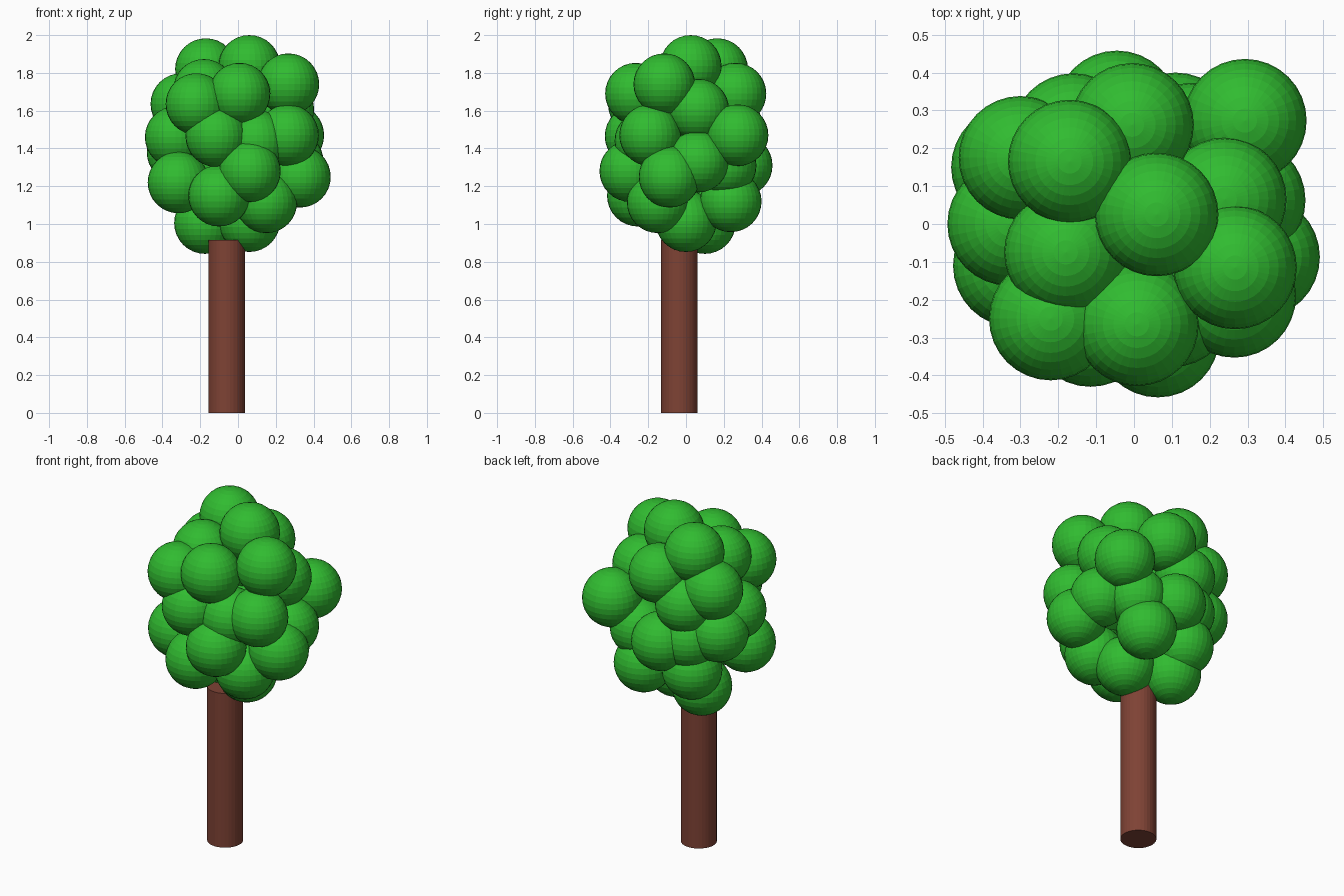
import bpy


def material(name, rgb):
    m = bpy.data.materials.new(name)
    m.diffuse_color = (*rgb, 1)
    return m


green = material("leaf green", (0.03, 0.5, 0.03))
brown = material("bark brown", (0.21, 0.055, 0.035))

# Trunk: a plain cylinder
TRUNK_H = 0.915
bpy.ops.mesh.primitive_cylinder_add(vertices=32, radius=0.097, depth=TRUNK_H,
                                    location=(-0.06, -0.035, TRUNK_H / 2))
trunk = bpy.context.object
trunk.name = "trunk"
trunk.data.materials.append(brown)

# Crown: equal leaf balls, listed from top to bottom
R = 0.163
balls = [
    (0.06, 0.025, 1.837), (-0.17, 0.165, 1.82), (0.267, -0.115, 1.74),
    (-0.18, -0.075, 1.71), (0.008, -0.265, 1.69), (-0.005, 0.262, 1.69),
    (-0.30, 0.175, 1.635), (-0.22, -0.25, 1.635), (0.24, 0.065, 1.605),
    (-0.16, 0.235, 1.54), (0.293, 0.273, 1.47), (0.265, -0.19, 1.47),
    (-0.115, -0.267, 1.465), (-0.33, 0.0, 1.46), (0.10, -0.215, 1.44),
    (-0.32, 0.15, 1.38), (0.29, 0.063, 1.33), (-0.17, 0.22, 1.33),
    (-0.045, 0.295, 1.31), (0.155, 0.21, 1.31), (0.063, -0.295, 1.28),
    (0.328, -0.087, 1.25), (-0.315, -0.11, 1.22), (-0.10, -0.255, 1.15),
    (-0.18, 0.20, 1.14), (0.11, 0.237, 1.12), (0.15, -0.15, 1.115),
    (0.06, 0.0, 1.015), (-0.175, 0.10, 1.005),
]
bpy.ops.mesh.primitive_uv_sphere_add(segments=32, ring_count=16, radius=R)
first = bpy.context.object
first.data.materials.append(green)
for i, loc in enumerate(balls):
    ob = first
    if i:
        ob = bpy.data.objects.new("leaf_ball", first.data)
        bpy.context.collection.objects.link(ob)
    ob.name = f"leaf_ball_{i + 1}"
    ob.location = loc
